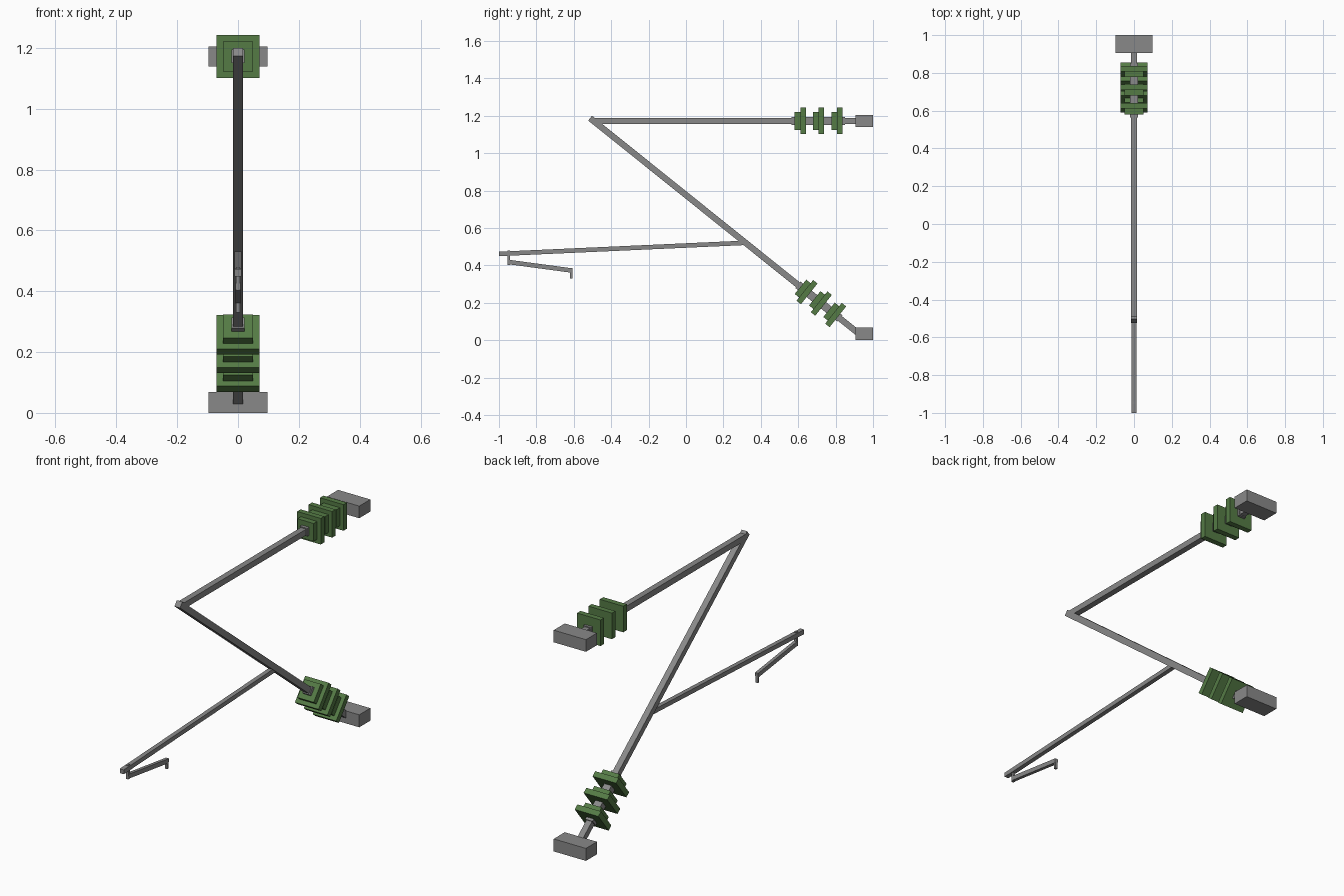
import bpy, bmesh, math
from mathutils import Vector, Matrix

cube = bpy.data.objects.get("Cube")
if cube:
    bpy.data.objects.remove(cube, do_unlink=True)


def material(name, rgb):
    m = bpy.data.materials.new(name)
    m.use_nodes = True
    m.diffuse_color = (*rgb, 1)
    m.node_tree.nodes["Principled BSDF"].inputs["Base Color"].default_value = (*rgb, 1)
    return m


GREY = material("steel grey", (0.25, 0.25, 0.25))
GREEN = material("insulator green", (0.09, 0.198, 0.06))


def bar(name, start, end, width, height, mat):
    """Box running between two (y, z) points in the x = 0 plane."""
    a, b = Vector((0, *start)), Vector((0, *end))
    d = b - a
    bm = bmesh.new()
    bmesh.ops.create_cube(bm, size=1)
    bmesh.ops.scale(bm, vec=(width, d.length, height), verts=bm.verts)
    mesh = bpy.data.meshes.new(name)
    bm.to_mesh(mesh)
    bm.free()
    mesh.materials.append(mat)
    ob = bpy.data.objects.new(name, mesh)
    ob.matrix_world = Matrix.Translation((a + b) / 2) @ Matrix.Rotation(math.atan2(d.z, d.y), 4, 'X')
    bpy.context.collection.objects.link(ob)
    return ob


def insulator(name, start, direction):
    """Collar with three pairs of small and large square sheds."""
    s, d = Vector(start), Vector(direction).normalized()
    bar(name + "_collar", s, s + d * 0.288, 0.044, 0.044, GREY)
    for i in range(3):
        t = 0.018 + i * 0.098
        bar(f"{name}_small_shed_{i + 1}", s + d * t, s + d * (t + 0.03), 0.098, 0.098, GREEN)
        bar(f"{name}_large_shed_{i + 1}", s + d * (t + 0.03), s + d * (t + 0.06), 0.142, 0.142, GREEN)


# Wall mounts
bar("upper_mount", (0.905, 1.172), (1.0, 1.172), 0.194, 0.066, GREY)
bar("lower_mount", (0.905, 0.034), (1.0, 0.034), 0.194, 0.068, GREY)

# Main tubes: horizontal tie and diagonal strut
strut_top, strut_end = Vector((-0.513, 1.187)), Vector((0.92, 0.038))
strut_dir = (strut_end - strut_top).normalized()
bar("top_tube", (-0.5, 1.172), (0.92, 1.172), 0.033, 0.033, GREY)
bar("diagonal_strut", strut_top, strut_end, 0.033, 0.033, GREY)

# Insulators on both tubes
insulator("upper_insulator", (0.563, 1.172), (1, 0))
insulator("lower_insulator", strut_top + strut_dir * 1.424, strut_dir)

# Registration arm, hanger, steady arm and wire clip
bar("registration_arm", (-1.0, 0.461), (0.31, 0.52), 0.024, 0.024, GREY)
bar("hanger", (-0.947, 0.402), (-0.947, 0.48), 0.014, 0.014, GREY)
bar("steady_arm", (-0.95, 0.418), (-0.608, 0.372), 0.018, 0.024, GREY)
bar("wire_clip", (-0.614, 0.33), (-0.614, 0.385), 0.014, 0.012, GREY)
